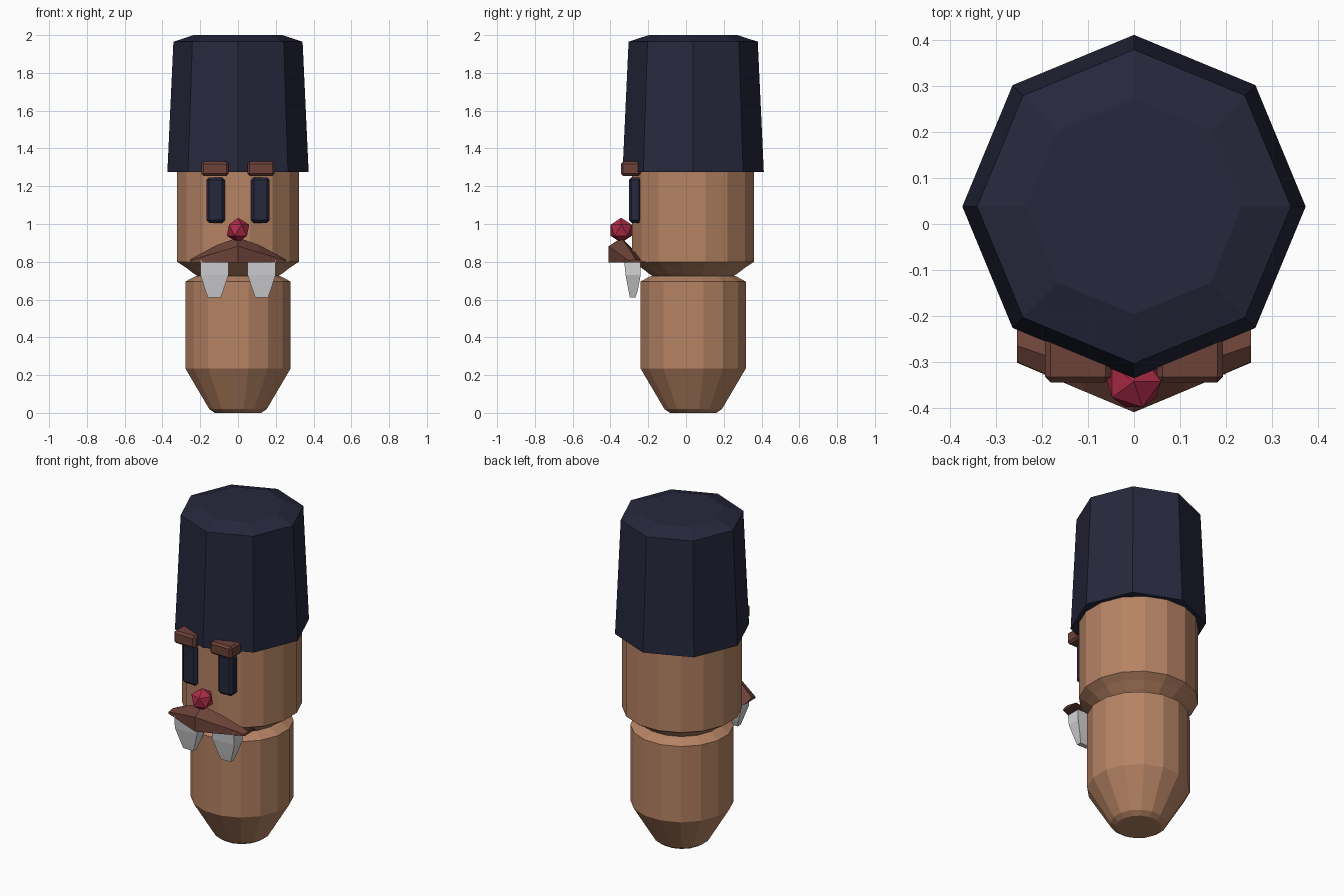
import bpy, bmesh, math

if "Cube" in bpy.data.objects:
    bpy.data.objects.remove(bpy.data.objects["Cube"])

CY = 0.038  # body axis, slightly behind the centre


def material(name, r, g, b):
    lin = [(c / 255 / 12.92) if c < 11 else ((c / 255 + 0.055) / 1.055) ** 2.4 for c in (r, g, b)]
    m = bpy.data.materials.new(name)
    m.diffuse_color = (*lin, 1)
    m.use_nodes = True
    m.node_tree.nodes["Principled BSDF"].inputs["Base Color"].default_value = m.diffuse_color
    return m


SKIN = material("tan", 182, 131, 100)
NAVY = material("navy", 38, 39, 60)
BROWN = material("brown", 108, 66, 56)
RED = material("red", 172, 43, 70)
WHITE = material("off_white", 212, 211, 213)


def finish(name, bm, mat):
    bmesh.ops.recalc_face_normals(bm, faces=bm.faces[:])
    me = bpy.data.meshes.new(name)
    bm.to_mesh(me)
    bm.free()
    me.materials.append(mat)
    ob = bpy.data.objects.new(name, me)
    bpy.context.collection.objects.link(ob)
    return ob


def loft(name, rings, mat):
    """Skin closed rings of points and cap both ends."""
    bm = bmesh.new()
    vs = [[bm.verts.new(p) for p in ring] for ring in rings]
    n = len(vs[0])
    for a, b in zip(vs, vs[1:]):
        for i in range(n):
            j = (i + 1) % n
            bm.faces.new((a[i], a[j], b[j], b[i]))
    bm.faces.new(vs[0])
    bm.faces.new(vs[-1])
    return finish(name, bm, mat)


def lathe(name, profile, sides, phase, mat):
    rings = [[(r * math.cos(2 * math.pi * (i + phase) / sides),
               CY + r * math.sin(2 * math.pi * (i + phase) / sides), z)
              for i in range(sides)] for r, z in profile]
    return loft(name, rings, mat)


def block(name, x, y, z, bevel, mat):
    """Bevelled box from (min, max) ranges."""
    bm = bmesh.new()
    bmesh.ops.create_cube(bm, size=1)
    for v in bm.verts:
        v.co = [(a + b) / 2 + c * (b - a) for c, (a, b) in zip(v.co, (x, y, z))]
    bmesh.ops.bevel(bm, geom=bm.edges[:], offset=bevel, segments=1, affect='EDGES')
    return finish(name, bm, mat)


# Body, neck and head
lathe("body", [(0.125, 0), (0.155, 0.02), (0.284, 0.235), (0.284, 0.695),
               (0.238, 0.72), (0.215, 0.728)], 16, 0.5, SKIN)
lathe("head", [(0.215, 0.722), (0.235, 0.735), (0.285, 0.772), (0.329, 0.80),
               (0.329, 1.30)], 16, 0.5, SKIN)

# Tall eight-sided hat
lathe("hat", [(0.374, 1.275), (0.342, 1.965), (0.235, 2.0)], 8, 0, NAVY)

# Paired face parts
for side, s in (("left", -1), ("right", 1)):
    def span(a, b):
        return tuple(sorted((s * a, s * b)))
    block(side + "_eye", span(0.07, 0.168), (-0.303, -0.235), (1.005, 1.247), 0.015, NAVY)
    block(side + "_brow", span(0.05, 0.194), (-0.345, -0.24), (1.255, 1.33), 0.012, BROWN)
    rings = []
    for w, y0, y1, z in ((0.074, -0.328, -0.24, 0.81), (0.074, -0.32, -0.24, 0.73),
                         (0.048, -0.305, -0.255, 0.65), (0.034, -0.297, -0.268, 0.61)):
        rings.append([(s * 0.125 + dx, y, z) for dx, y in
                      ((-w, y0), (w, y0), (w, y1), (-w, y1))])
    loft(side + "_tooth", rings, WHITE)

# Nose
bm = bmesh.new()
bmesh.ops.create_icosphere(bm, subdivisions=1, radius=0.066)
bmesh.ops.translate(bm, verts=bm.verts[:], vec=(0, -0.343, 0.967))
finish("nose", bm, RED)

# Moustache: half sections from the tip to the middle, mirrored
half = [
    (0.255, [(-0.302, 0.795), (-0.30, 0.805), (-0.265, 0.812), (-0.19, 0.795)]),
    (0.11, [(-0.364, 0.795), (-0.364, 0.85), (-0.315, 0.89), (-0.21, 0.795)]),
    (0.0, [(-0.41, 0.795), (-0.41, 0.882), (-0.342, 0.927), (-0.22, 0.795)]),
]
sections = half + [(-x, p) for x, p in half[-2::-1]]
loft("moustache", [[(x, y, z) for y, z in p] for x, p in sections], BROWN)
